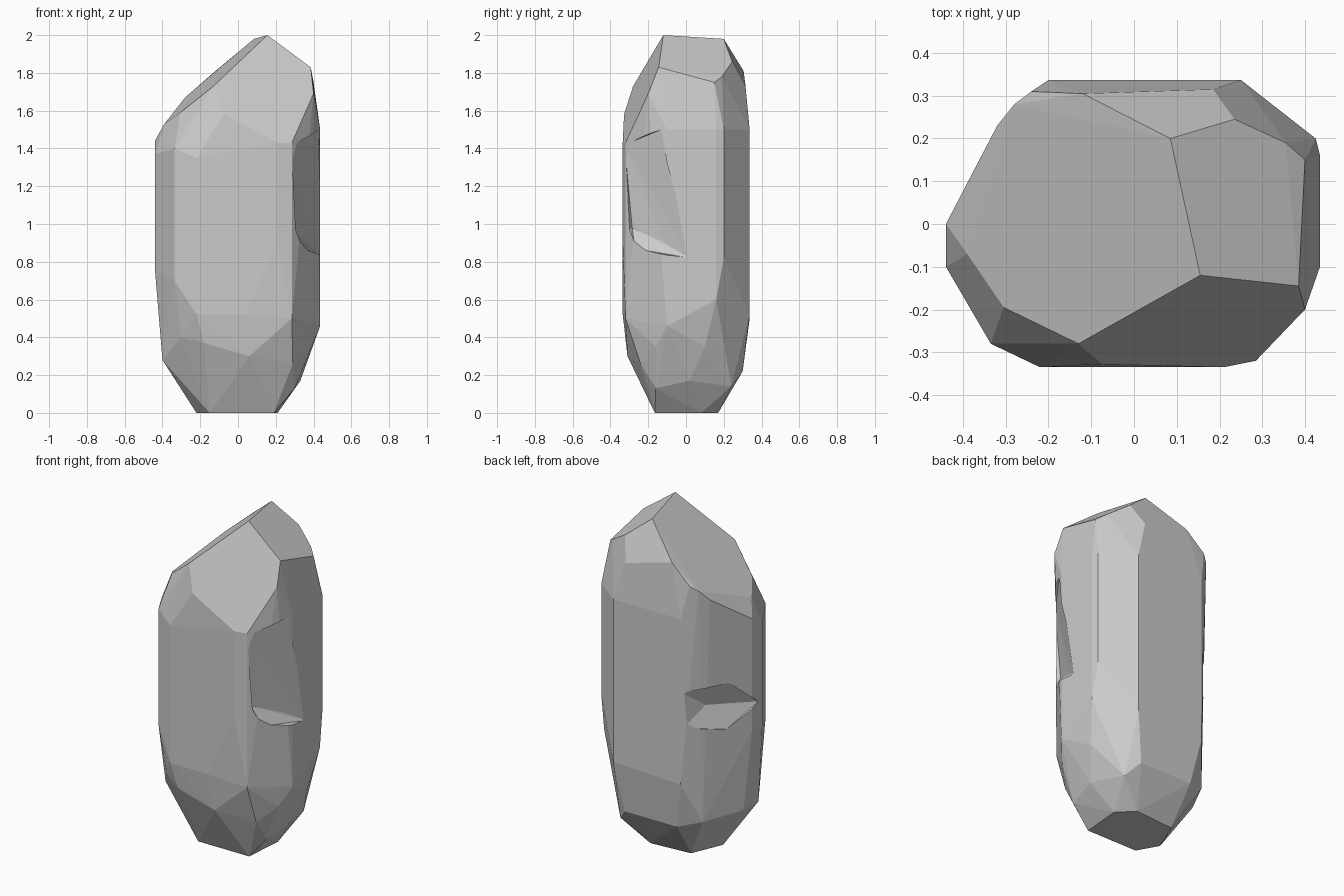
import bpy, bmesh


def hull(name, points):
    """Faceted convex stone from a few corner points."""
    bm = bmesh.new()
    for p in points:
        bm.verts.new(p)
    res = bmesh.ops.convex_hull(bm, input=bm.verts)
    junk = {g for g in res["geom_interior"] + res["geom_unused"]
            if isinstance(g, bmesh.types.BMVert)}
    bmesh.ops.delete(bm, geom=list(junk), context='VERTS')
    # merge almost coplanar triangles into flat facets
    bmesh.ops.dissolve_limit(bm, angle_limit=0.03, verts=bm.verts, edges=bm.edges)
    bmesh.ops.recalc_face_normals(bm, faces=bm.faces)
    me = bpy.data.meshes.new(name)
    bm.to_mesh(me)
    bm.free()
    ob = bpy.data.objects.new(name, me)
    bpy.context.collection.objects.link(ob)
    return ob


# Slanted crown corners
crown = [
    (.155, -.12, 2), (.085, .2, 1.98), (.385, -.145, 1.83), (.4, .15, 1.75),
    (.355, .19, 1.78), (.235, .245, 1.86), (.185, .315, 1.73),
    (-.12, .305, 1.81), (-.24, .31, 1.7), (-.28, .28, 1.67), (-.32, .23, 1.61),
    (-.39, -.07, 1.53), (-.305, -.195, 1.59), (-.13, -.28, 1.73),
    (-.075, -.328, 1.58), (.4, -.2, 1.69),
]
# Body outline: x, y, lower z, upper z of each upright edge
body = [
    (-.44, -.1, .76, 1.37), (-.44, 0, .76, 1.44), (-.335, -.28, .7, 1.4),
    (-.22, -.335, .52, 1.35), (.21, -.335, .9, 1.43), (.285, -.32, .5, 1.43),
    (.435, -.1, .46, 1.5), (.435, .16, .6, 1.5), (.425, .2, .82, 1.5),
    (.25, .337, .52, 1.5), (-.2, .337, .5, 1.5),
]
# Tapered foot corners
taper = [
    (-.42, -.08, .58), (-.4, -.12, .28), (-.4, .02, .28), (-.3, -.25, .4),
    (-.18, -.315, .37), (.03, -.335, .52), (.06, -.31, .3), (.29, -.24, .26),
    (.38, -.16, .35), (.39, .1, .35), (.3, -.16, .13), (.33, .02, .17),
    (.27, .24, .14), (.2, .3, .22), (-.15, .3, .22), (-.28, .24, .26),
]
foot = [(-.22, -.04, 0), (-.15, -.165, 0), (.19, -.165, 0),
        (.21, .08, 0), (.12, .17, 0), (-.14, .15, 0)]

edges = [(x, y, z) for x, y, lo, hi in body for z in (lo, hi)]
rock = hull("standing_rock", crown + edges + taper + foot)

# Chips broken out of two opposite corners
chips = [
    hull("front_right_chip", [
        (.29, -.325, 1.42), (.425, -.13, 1.5), (.285, -.285, .98), (.375, -.11, .9),
        (.35, -.27, .87), (.445, .02, .82), (.6, -.5, 1.45), (.6, -.5, .85)]),
    hull("back_left_chip", [
        (-.445, -.06, .92), (-.21, .34, 1.06), (-.22, .34, .85), (-.37, .12, 1.08),
        (-.27, .2, .95), (-.36, .13, .8), (-.6, .4, 1.15), (-.6, .4, .8)]),
]
for c in chips:
    mod = rock.modifiers.new(c.name, 'BOOLEAN')
    mod.object = c
    mod.operation = 'DIFFERENCE'
    mod.solver = 'EXACT'
    c.hide_render = True
    c.hide_set(True)
